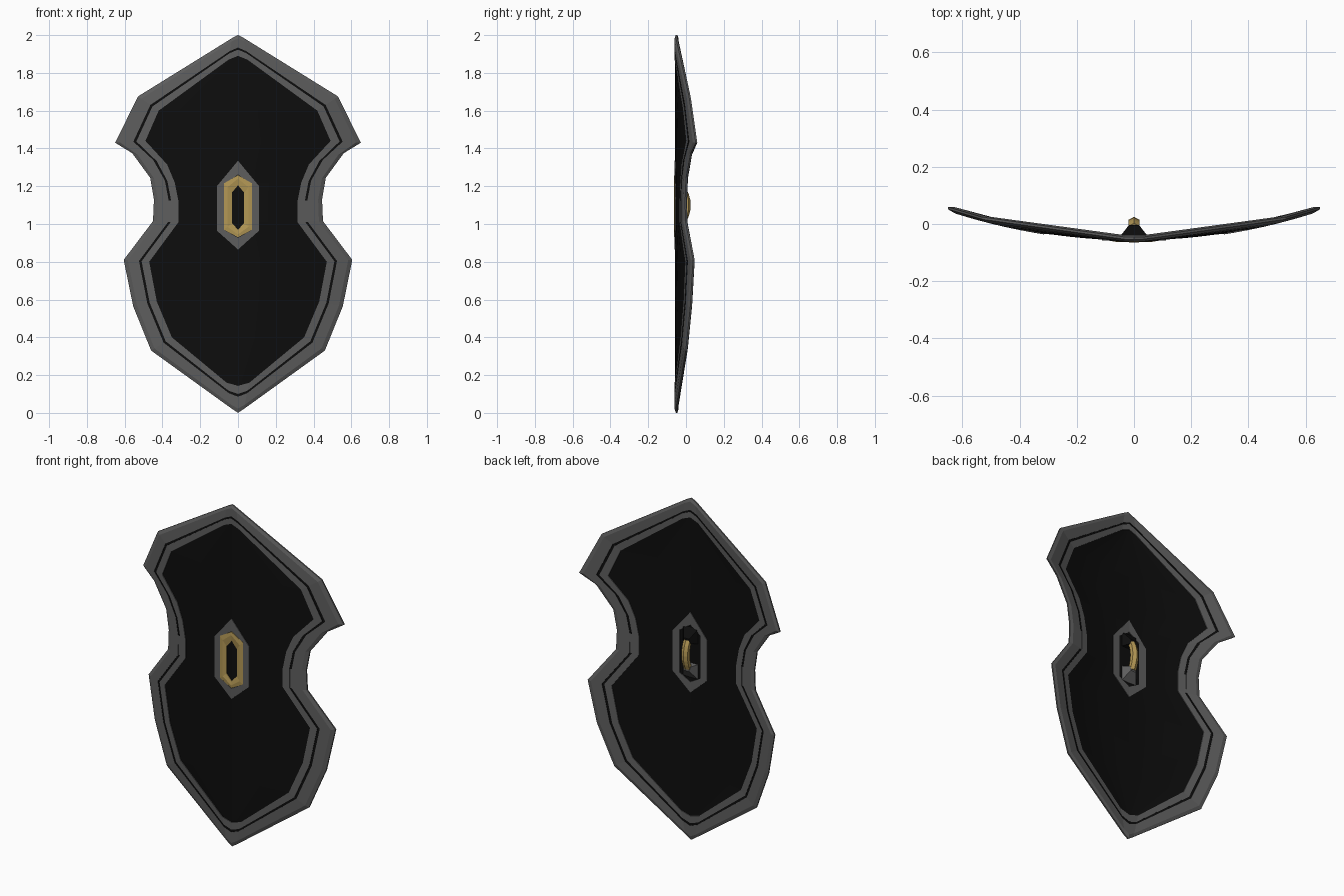
import bpy, bmesh, math

cube = bpy.data.objects.get("Cube")
if cube:
    bpy.data.objects.remove(cube)


def material(name, rgb):
    m = bpy.data.materials.new(name)
    m.use_nodes = True
    m.diffuse_color = (*rgb, 1)
    m.node_tree.nodes["Principled BSDF"].inputs["Base Color"].default_value = (*rgb, 1)
    return m


steel = material("dark steel", (0.11, 0.11, 0.11))
black = material("black", (0.004, 0.004, 0.004))
gold = material("gold", (0.45, 0.31, 0.09))


def bend(x):
    """Depth of the shield's middle surface."""
    return -0.05 + 0.25 * x * x


def finish(name, bm, mats):
    bmesh.ops.remove_doubles(bm, verts=bm.verts, dist=0.0002)
    bmesh.ops.recalc_face_normals(bm, faces=bm.faces)
    mesh = bpy.data.meshes.new(name)
    bm.to_mesh(mesh)
    bm.free()
    for m in mats:
        mesh.materials.append(m)
    ob = bpy.data.objects.new(name, mesh)
    bpy.context.collection.objects.link(ob)
    return ob


def loft(name, rings, mats, rule=None, wrap=True, caps=False):
    """Skin closed rings of points; rule(ring, segment) picks the material."""
    bm = bmesh.new()
    vs = [[bm.verts.new(p) for p in r] for r in rings]
    n, count = len(vs[0]), len(vs)
    for j in range(count if wrap else count - 1):
        a, b = vs[j], vs[(j + 1) % count]
        for i in range(n):
            k = (i + 1) % n
            f = bm.faces.new((a[i], a[k], b[k], b[i]))
            if rule:
                f.material_index = rule(j, i)
    if caps:
        bm.faces.new(vs[0])
        bm.faces.new(vs[-1])
    return finish(name, bm, mats)


def mirrored(half):
    """Close a right-hand outline that runs from top tip to bottom tip."""
    return half + [(-x, z) for x, z in reversed(half[1:-1])]


# Outlines of the rim and of the panel inside it
rim_half = [(0, 2), (.03, 1.985), (.53, 1.675), (.65, 1.43), (.56, 1.375),
            (.465, 1.245), (.445, 1.13), (.45, 1.015), (.605, .81),
            (.555, .565), (.46, .33), (.03, .02), (0, 0)]
panel_half = [(0, 1.89), (.05, 1.87), (.42, 1.6), (.49, 1.44), (.375, 1.315),
              (.335, 1.22), (.315, 1.12), (.315, 1.01), (.47, .8),
              (.43, .59), (.35, .4), (.06, .16), (0, .143)]
outer, inner = mirrored(rim_half), mirrored(panel_half)

# Rim: bevelled edge with a black groove that stops at the waist
front = [(0, .004), (.16, .011), (.6, .011), (.6, .008),
         (.7, .008), (.7, .011), (1, .011)]
section = [(t, -h) for t, h in front] + list(reversed(front))
rings = []
for t, h in section:
    ring = []
    for (xo, zo), (xi, zi) in zip(outer, inner):
        x, z = xo + (xi - xo) * t, zo + (zi - zo) * t
        ring.append((x, bend(x) + h, z))
    rings.append(ring)
waist = 6
gap = {waist, len(outer) - 1 - waist}
last = len(section) - 2


def groove(j, i):
    return int(min(j, last - j) in (2, 3, 4) and i not in gap)


loft("rim", rings, [steel, black], groove)

# Panel: a curved black sheet filling the rim, one row per outline point
bm = bmesh.new()
COLS = 8
for h in (-.007, .007):
    rows = []
    for x, z in panel_half:
        xs = [x * (2 * c / COLS - 1) for c in range(COLS + 1)]
        rows.append([bm.verts.new((u, bend(u) + h, z)) for u in xs])
    for a, b in zip(rows, rows[1:]):
        for c in range(COLS):
            bm.faces.new((a[c], a[c + 1], b[c + 1], b[c]))
finish("panel", bm, [black])


# Centre: pointed hexagonal rings
def hexagon(w, top, high, low, bottom):
    return mirrored([(0, top), (w, high), (w, low), (0, bottom)])


def at_depth(shape, h):
    return [(x, bend(x) + h, z) for x, z in shape]


plate_out = hexagon(.112, 1.335, 1.2, .965, .865)
plate_in = hexagon(.068, 1.262, 1.215, .965, .927)
loft("centre_plate", [at_depth(plate_out, -.0105), at_depth(plate_in, -.0105),
                      at_depth(plate_in, .0105), at_depth(plate_out, .0105)], [steel])

gold_out = hexagon(.075, 1.258, 1.215, .97, .93)
gold_mid = hexagon(.055, 1.24, 1.195, .985, .945)
gold_in = hexagon(.033, 1.205, 1.165, 1.005, .97)
loft("gold_surround", [at_depth(gold_out, -.006), at_depth(gold_out, -.012),
                       at_depth(gold_mid, -.014), at_depth(gold_in, -.0085),
                       at_depth(gold_in, -.006)], [gold])

# Grip on the back: bowed hexagonal bar
rings = []
for k in range(7):
    s = k / 3 - 1
    y = .004 - .022 * s * s
    rings.append([(.023 * math.sin(a * math.pi / 3),
                   y + .021 * math.cos(a * math.pi / 3),
                   1.1 + .085 * s) for a in range(6)])
loft("grip", rings, [gold], wrap=False, caps=True)


# Feet holding the grip: tapered blocks
def foot(name, sign, mat):
    def rect(w, near, far, y):
        return [(s * w, y, 1.1 + sign * d)
                for s, d in ((-1, near), (1, near), (1, far), (-1, far))]
    loft(name, [rect(.05, .06, .15, -.045), rect(.018, .07, .095, -.004)],
         [mat], wrap=False, caps=True)


foot("upper_foot", 1, black)
foot("lower_foot", -1, steel)
